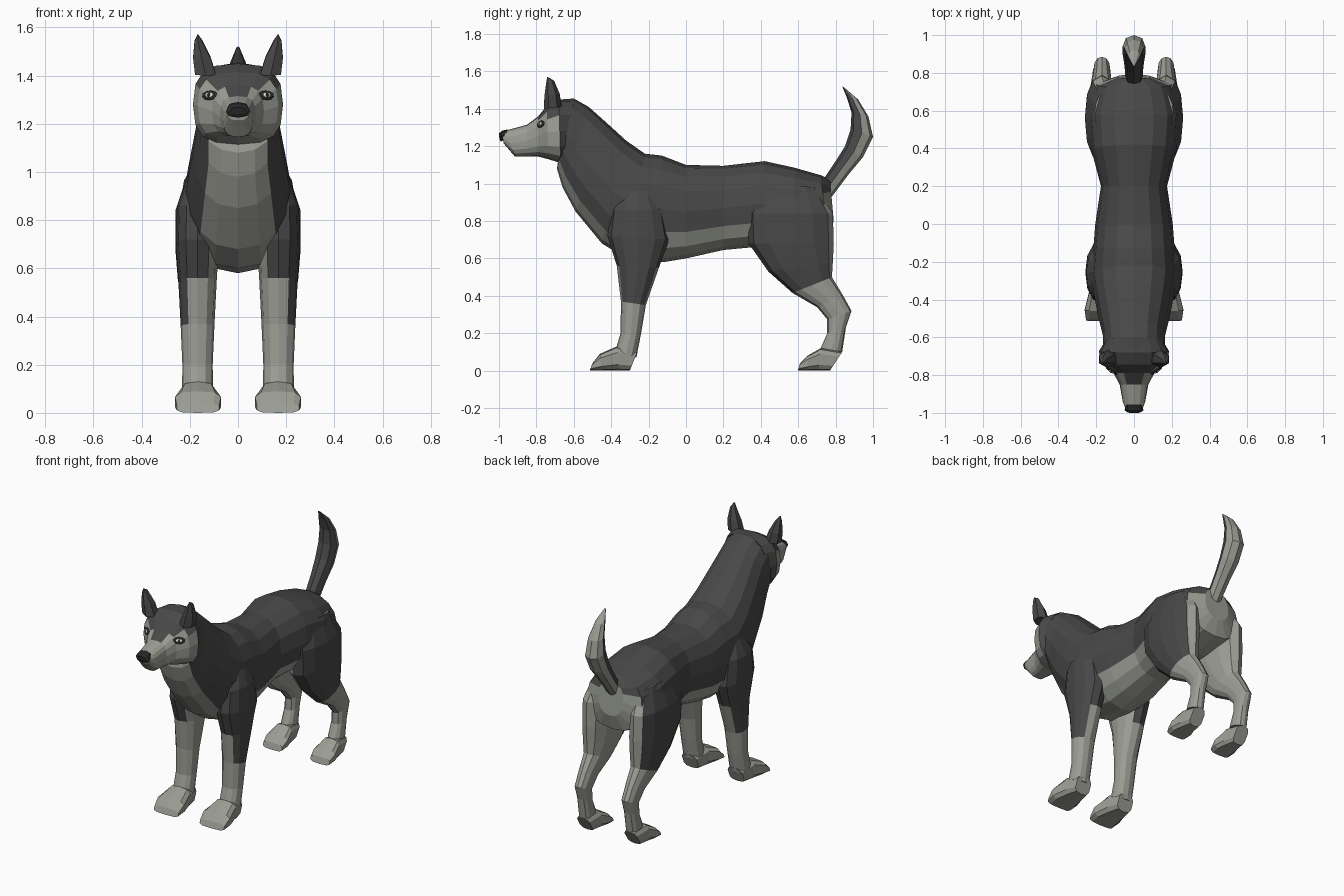
import bpy, bmesh
from math import sin, cos, pi, degrees, copysign
from mathutils import Vector, Matrix
from mathutils.bvhtree import BVHTree

cube = bpy.data.objects.get("Cube")
if cube:
    bpy.data.objects.remove(cube, do_unlink=True)


def make_material(name, rgb):
    mat = bpy.data.materials.new(name)
    mat.use_nodes = True
    color = (*rgb, 1)
    mat.diffuse_color = color
    shader = next(n for n in mat.node_tree.nodes if n.type == 'BSDF_PRINCIPLED')
    shader.inputs["Base Color"].default_value = color
    shader.inputs["Roughness"].default_value = .9
    return mat


dark_fur = make_material("dark_fur", (.065, .065, .065))
light_fur = make_material("light_fur", (.33, .34, .3))
black_skin = make_material("black_skin", (.02, .02, .02))
eye_white = make_material("eye_white", (.75, .75, .75))
DARK, LIGHT = 0, 1


def finish(bm, name, mats, mirror=False):
    mesh = bpy.data.meshes.new(name)
    bm.to_mesh(mesh)
    bm.free()
    for mat in mats:
        mesh.materials.append(mat)
    obj = bpy.data.objects.new(name, mesh)
    bpy.context.collection.objects.link(obj)
    if mirror:
        mod = obj.modifiers.new("Mirror", 'MIRROR')
        mod.use_axis = (True, False, False)
        mod.use_mirror_merge = False
    return obj


def soft(value, power):
    return copysign(abs(value) ** power, value)


def loft(name, rings, sides, power, rule, x=0, mirror=False,
         mats=(dark_fur, light_fur)):
    """Skin rings given as first point (y, z), opposite point (y, z),
    half width and optional x shift.
    rule(centre, normal, angle) picks the colour of a face; the angle is
    measured from the opposite point."""
    bm = bmesh.new()
    loops = []
    for ya, za, yb, zb, width, *shift in rings:
        a, b = Vector((0, ya, za)), Vector((0, yb, zb))
        mid, half = (a + b) / 2, (a - b) / 2
        mid.x = x + (shift[0] if shift else 0)
        loop = []
        for i in range(sides):
            t = 2 * pi * i / sides
            side = Vector((soft(sin(t), power) * width, 0, 0))
            loop.append(bm.verts.new(mid + half * soft(cos(t), power) + side))
        loops.append(loop)
    angle = {}
    for lower, upper in zip(loops, loops[1:]):
        for i in range(sides):
            j = (i + 1) % sides
            face = bm.faces.new((lower[i], lower[j], upper[j], upper[i]))
            angle[face] = abs(180 - degrees(2 * pi * (i + .5) / sides))
    for cap in (loops[0], loops[-1]):
        angle[bm.faces.new(cap)] = 90
    bmesh.ops.recalc_face_normals(bm, faces=bm.faces[:])
    for face, a in angle.items():
        face.material_index = rule(face.calc_center_median(), face.normal, a)
    return finish(bm, name, mats, mirror)


# Colour rules
def plain_light(c, n, a):
    return LIGHT


def plain_dark(c, n, a):
    return DARK


def body_rule(c, n, a):
    if c.y > .7:                       # patch under the tail
        return LIGHT if n.y > .6 and c.z < .93 else DARK
    limit = 45 if c.y < -.25 else 67   # chest bib, wider belly strip
    return LIGHT if a < limit else DARK


def head_rule(c, n, a):
    blaze = a > 157 and c.y > -.84
    return DARK if c.y > -.67 or c.z > 1.37 or blaze else LIGHT


def foreleg_rule(c, n, a):
    edge = .195 if c.z < .62 else .14
    return DARK if c.z > .36 and c.x > edge else LIGHT


def hindleg_rule(c, n, a):
    edge = .195 if c.y > .7 else .165
    return DARK if c.z > .415 + .4 * (c.y - .57) and c.x > edge else LIGHT


def tail_rule(c, n, a):
    return DARK if a > 90 else LIGHT


# Torso and neck, from rump to skull
loft("body", [
    (.77, 1.02, .79, .8, .09),
    (.72, 1.045, .76, .7, .2),
    (.58, 1.085, .58, .66, .24),
    (.42, 1.12, .36, .66, .225),
    (.2, 1.095, .2, .645, .175),
    (0, 1.1, 0, .6, .205),
    (-.13, 1.15, -.12, .58, .215),
    (-.22, 1.16, -.32, .6, .225),
    (-.32, 1.23, -.45, .68, .21),
    (-.43, 1.33, -.59, .85, .185),
    (-.52, 1.41, -.66, .98, .165),
    (-.6, 1.455, -.69, 1.08, .165),
    (-.67, 1.45, -.68, 1.14, .15)], 16, .87, body_rule)

# Head and muzzle
head = loft("head", [
    (-.6, 1.45, -.63, 1.12, .15),
    (-.68, 1.45, -.67, 1.11, .187),
    (-.745, 1.415, -.735, 1.13, .168),
    (-.79, 1.36, -.79, 1.145, .108),
    (-.85, 1.315, -.85, 1.145, .076),
    (-.96, 1.285, -.915, 1.145, .06),
    (-.985, 1.272, -.975, 1.215, .045)], 16, .72, head_rule)

loft("nose", [
    (-.955, 1.29, -.965, 1.235, .045),
    (-.985, 1.282, -.99, 1.225, .05),
    (-1, 1.268, -.998, 1.24, .03)], 8, .8, plain_dark, mats=[black_skin])

# Ears
loft("ears", [
    (-.76, 1.4, -.665, 1.41, .05, .135),
    (-.757, 1.47, -.675, 1.48, .042, .15),
    (-.748, 1.535, -.705, 1.55, .019, .164),
    (-.742, 1.57, -.735, 1.568, .003, .167)], 6, 1, plain_dark, mirror=True)

# Eyes: lids, balls and pupils seated on the face
tree = BVHTree.FromPolygons([v.co for v in head.data.vertices],
                            [p.vertices[:] for p in head.data.polygons])
spot, normal, _, _ = tree.ray_cast(Vector((.117, -2, 1.318)), Vector((0, 1, 0)))
turn = normal.to_track_quat('Z', 'Y').to_matrix().to_4x4()
for name, mat, size in (("eyelids", black_skin, (.038, .021, .008)),
                        ("eyeballs", eye_white, (.025, .014, .011)),
                        ("pupils", black_skin, (.012, .013, .013))):
    bm = bmesh.new()
    bmesh.ops.create_uvsphere(
        bm, u_segments=10, v_segments=6, radius=1,
        matrix=Matrix.Translation(spot) @ turn @ Matrix.Diagonal((*size, 1)))
    finish(bm, name, [mat], mirror=True)

# Forelegs and paws
loft("front_legs", [
    (-.3, 1.02, -.2, 1, .04, -.01),
    (-.4, .86, -.12, .86, .085),
    (-.42, .72, -.09, .7, .09),
    (-.37, .56, -.145, .55, .08),
    (-.348, .37, -.215, .35, .07),
    (-.35, .2, -.24, .2, .063),
    (-.38, .1, -.265, .07, .064)], 12, .9, foreleg_rule, .168, True)

loft("front_paws", [
    (-.26, .1, -.3, 0, .055),
    (-.37, .13, -.36, 0, .075),
    (-.46, .09, -.45, 0, .098),
    (-.5, .04, -.515, 0, .09)], 10, .6, plain_light, .166, True)

# Hind legs and paws
loft("hind_legs", [
    (.42, 1, .7, .98, .06, -.02),
    (.33, .84, .785, .84, .09),
    (.335, .68, .79, .68, .09),
    (.44, .53, .785, .58, .08),
    (.57, .415, .78, .5, .064),
    (.7, .34, .835, .41, .05),
    (.755, .275, .885, .32, .044),
    (.755, .2, .855, .23, .042),
    (.72, .12, .835, .1, .046)], 12, .9, hindleg_rule, .17, True)

loft("hind_paws", [
    (.835, .1, .77, 0, .046),
    (.72, .12, .71, 0, .062),
    (.65, .08, .65, 0, .078),
    (.61, .04, .597, 0, .07)], 10, .6, plain_light, .172, True)

# Curved tail, dark in front and light behind
loft("tail", [
    (.74, 1.03, .78, .93, .045),
    (.8, 1.12, .87, 1.05, .05),
    (.85, 1.2, .945, 1.14, .06),
    (.88, 1.29, 1, 1.25, .06),
    (.885, 1.38, .975, 1.36, .05),
    (.86, 1.46, .92, 1.45, .032),
    (.835, 1.52, .845, 1.515, .006)], 8, .9, tail_rule)
